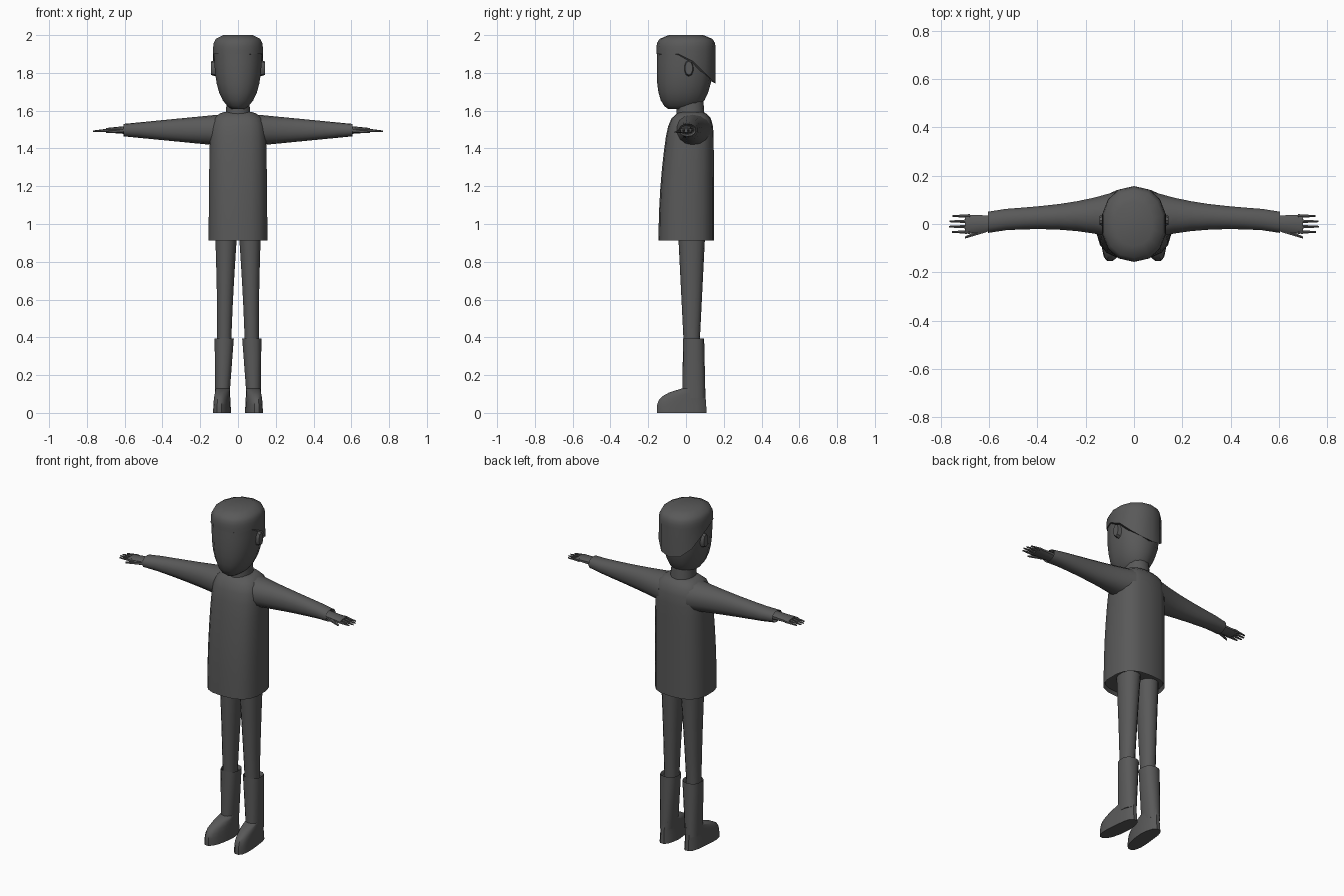
import bpy, bmesh, math
from mathutils import Vector

cube = bpy.data.objects.get("Cube")
if cube:
    bpy.data.objects.remove(cube, do_unlink=True)

COLOUR = (.1, .1, .1, 1)
grey = bpy.data.materials.new("dark grey")
grey.use_nodes = True
grey.diffuse_color = COLOUR
grey.node_tree.nodes["Principled BSDF"].inputs["Base Color"].default_value = COLOUR


def mix(a, b, t):
    return a + (b - a) * t


def dome(t, power, root):
    """Scale that stays near one and closes quickly as t nears one."""
    return (1 - t ** power) ** root


def rounded(value, power):
    return math.copysign(abs(value) ** (2 / power), value)


def skin(name, ring, steps=6, sides=14, power=2.2, along_x=False,
         mirror=False, cuff=False, bend=None):
    """Skin the rings given by ring(t), each a centre and two half sizes."""
    bm = bmesh.new()
    loops = []
    for step in range(steps + 1):
        centre, half_a, half_b = ring(step / steps)
        loop = []
        for i in range(sides):
            angle = math.tau * (i + .5) / sides
            a = half_a * rounded(math.cos(angle), power)
            b = half_b * rounded(math.sin(angle), power)
            offset = Vector((0, a, b)) if along_x else Vector((a, b, 0))
            co = Vector(centre) + offset
            loop.append(bm.verts.new(bend(co) if bend else co))
        loops.append(loop)
    for low, high in zip(loops, loops[1:]):
        for i in range(sides):
            j = (i + 1) % sides
            bm.faces.new((low[i], low[j], high[j], high[i]))
    opening = bm.faces.new(loops[0])
    bm.faces.new(loops[-1])
    bmesh.ops.recalc_face_normals(bm, faces=bm.faces)

    # Turn the first end inward like the edge of a garment
    if cuff:
        bmesh.ops.inset_region(bm, faces=[opening], thickness=.01, depth=-.02)
    if mirror:
        copy = bmesh.ops.duplicate(bm, geom=bm.verts[:] + bm.edges[:] + bm.faces[:])
        for part in copy["geom"]:
            if isinstance(part, bmesh.types.BMVert):
                part.co.x *= -1
        bmesh.ops.recalc_face_normals(bm, faces=bm.faces)

    mesh = bpy.data.meshes.new(name)
    bm.to_mesh(mesh)
    bm.free()
    mesh.materials.append(grey)
    obj = bpy.data.objects.new(name, mesh)
    bpy.context.collection.objects.link(obj)
    bpy.ops.object.select_all(action='DESELECT')
    obj.select_set(True)
    bpy.context.view_layer.objects.active = obj
    bpy.ops.object.shade_smooth_by_angle(angle=math.radians(40))


def taper(name, start, end, start_size, end_size, **options):
    """Straight tapering limb between two centres."""
    def ring(t):
        centre = Vector(start).lerp(Vector(end), t)
        return centre, *Vector(start_size).lerp(Vector(end_size), t)
    skin(name, ring, **options)


# Head with a tapering jaw
def head_ring(t):
    height = mix(.02, .8, t ** 1.5)
    jaw = dome(1 - height, 3.5, 1)
    return (0, mix(-.025, 0, t), mix(1.6, 2, height)), .13 * jaw ** .5, .152 * jaw ** .3


skin("head", head_ring, steps=7)


# Cap of hair, reaching further down at the back
def hair_ring(t):
    size = dome(.97 * t, 4, .25)
    return (0, 0, mix(1.9, 2, t)), .135 * size, .157 * size


def lower_nape(co):
    drop = max(co.y, 0) if co.z < 1.91 else 0
    return co - Vector((0, 0, drop))


skin("hair", hair_ring, steps=5, bend=lower_nape)
taper("neck", (0, .025, 1.55), (0, .02, 1.68), (.07, .075), (.058, .07), steps=2)

# Thin ears against the sides of the head
taper("ears", (.11, .015, 1.825), (.142, .015, 1.825), (.027, .046), (.02, .036),
      steps=2, sides=10, along_x=True, mirror=True)


# Long top, its front leaning back toward rounded shoulders
def torso_ring(t):
    rise = .99 * (1 - (1 - t) ** 2)
    front = mix(-.146, -.085, rise ** 2)
    back = .147
    size = dome(rise, 20, .4)
    centre = (0, (front + back) / 2, mix(.912, 1.6, rise))
    return centre, mix(.157, .147, rise ** 2) * size, (back - front) / 2 * size


skin("torso", torso_ring, steps=9, sides=18, power=2.7, cuff=True)


# Sleeves, from the wrist widening into the shoulder
def sleeve_ring(t):
    centre = (mix(.605, .09, t), .007 + .03 * t ** .5, 1.497)
    return centre, .045 + .05 * t ** 3, mix(.033, .083, t)


skin("sleeves", sleeve_ring, steps=7, along_x=True, mirror=True, cuff=True)

# Palms, four fingers and thumb
taper("palms", (.57, .004, 1.498), (.7, -.002, 1.496), (.033, .023), (.041, .012),
      steps=2, sides=10, along_x=True, mirror=True)
for finger in range(4):
    y = .033 - .022 * finger
    tip = .77 - .02 * abs(finger - 1.6) ** 1.2 / 2
    taper(f"fingers_{finger}", (.68, y, 1.496), (tip, y, 1.491), (.009, .01), (.004, .004),
          steps=2, sides=6, along_x=True, mirror=True)
taper("thumbs", (.61, -.022, 1.494), (.7, -.056, 1.486), (.013, .013), (.005, .005),
      steps=2, sides=6, along_x=True, mirror=True)


# Legs, widening toward the hip
def leg_ring(t):
    centre = (mix(.073, .062, t), .03, mix(.36, 1, t))
    return centre, .038 + .024 * t ** 1.5, mix(.042, .074, t)


skin("legs", leg_ring, mirror=True)

# Boot shafts
taper("boot_shafts", (.073, .04, .395), (.083, .042, .08), (.052, .056), (.038, .061),
      steps=3, power=2.4, mirror=True, cuff=True)


# Feet with a sloping instep, turned slightly outward
def foot_ring(t):
    toe = mix(-.156, -.02, t ** 4)
    heel = mix(.112, .102, t)
    return (.081, (toe + heel) / 2, .13 * t), mix(.045, .038, t), (heel - toe) / 2


def turn_out(co):
    return co - Vector((min(co.y, 0) * .12, 0, 0))


skin("feet", foot_ring, sides=16, power=2.4, mirror=True, bend=turn_out)
